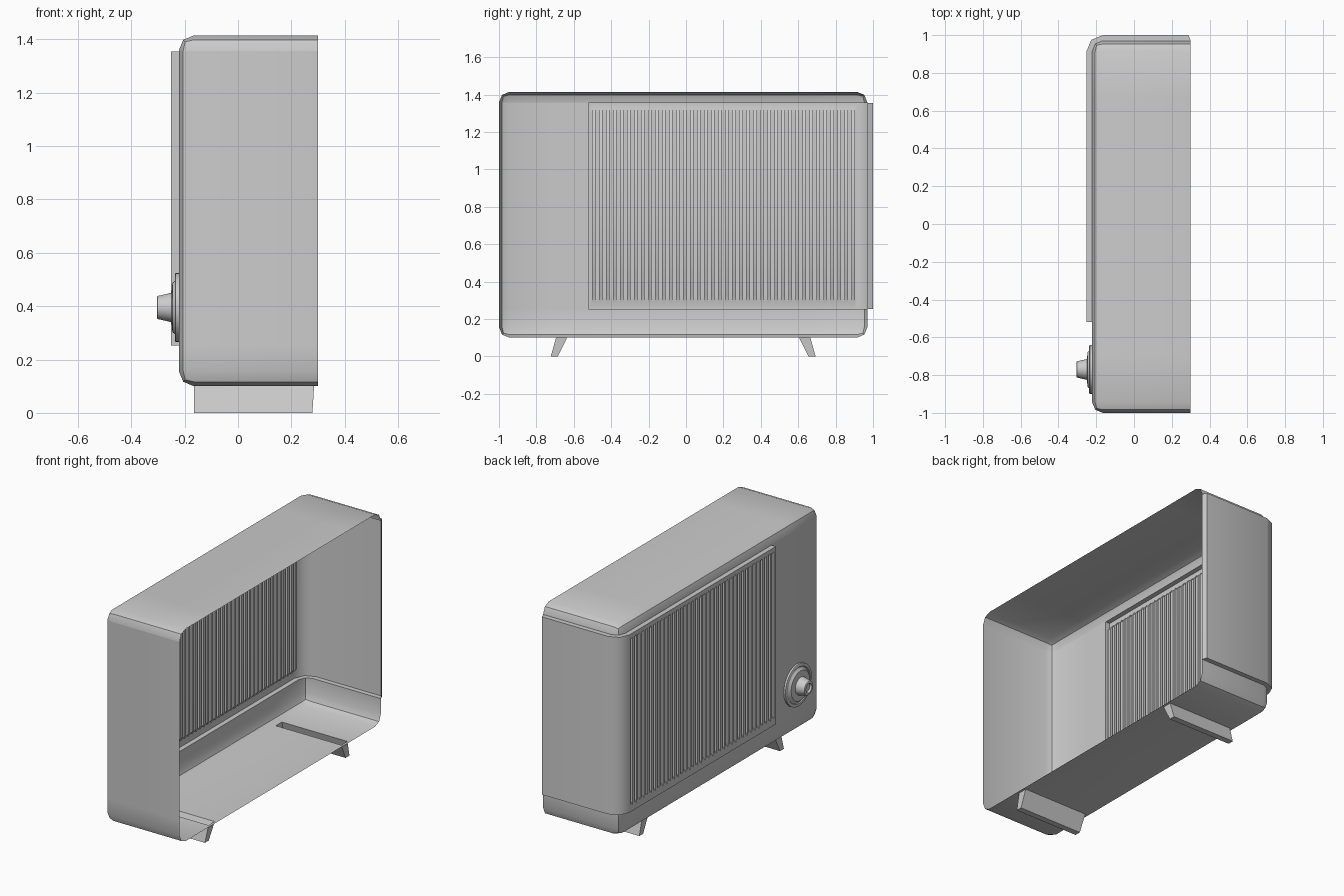
import bpy, bmesh, math
from mathutils import Matrix, Vector

if "Cube" in bpy.data.objects:
    bpy.data.objects.remove(bpy.data.objects["Cube"], do_unlink=True)

grey = bpy.data.materials.new("plain grey")
grey.use_nodes = True
GREY = (0.6, 0.6, 0.6, 1)
grey.diffuse_color = GREY
grey.node_tree.nodes["Principled BSDF"].inputs["Base Color"].default_value = GREY

# Shared dimensions
FACE, OPEN = -0.222, 0.3
FRONT, BACK = -1.0, 0.97
FLOOR, ROOF = 0.1, 1.415
ROUND = 0.057
MID_Y = (FRONT + BACK) / 2
PANEL_START, PANEL_LOW, PANEL_HIGH = -0.52, 0.253, 1.355
LIFT = 0.03
LEG_IN, LEG_OUT = 0.62, 0.68
LEG_X0, LEG_X1 = -0.165, 0.285


def finish(name, bm, angle=40):
    bmesh.ops.remove_doubles(bm, verts=bm.verts, dist=0.0002)
    bmesh.ops.dissolve_degenerate(bm, edges=bm.edges, dist=0.0002)
    mesh = bpy.data.meshes.new(name)
    bm.to_mesh(mesh)
    bm.free()
    mesh.materials.append(grey)
    obj = bpy.data.objects.new(name, mesh)
    bpy.context.collection.objects.link(obj)
    bpy.ops.object.select_all(action="DESELECT")
    obj.select_set(True)
    bpy.context.view_layer.objects.active = obj
    bpy.ops.object.shade_smooth_by_angle(angle=math.radians(angle))
    return obj


# Case: rounded thin sheet, open on one broad side
bm = bmesh.new()
size = Vector((OPEN - FACE, BACK - FRONT, ROOF - FLOOR))
centre = Vector(((OPEN + FACE) / 2, MID_Y, (ROOF + FLOOR) / 2))
bmesh.ops.create_cube(bm, size=1, matrix=Matrix.Translation(centre) @ Matrix.Diagonal((*size, 1)))
open_side = [f for f in bm.faces if f.normal.x > 0.9]
bmesh.ops.delete(bm, geom=open_side, context="FACES_ONLY")
edges = [e for e in bm.edges if not e.is_boundary]
bmesh.ops.bevel(bm, geom=edges, offset=ROUND, segments=2, profile=0.5, affect="EDGES")


def cut(axis, value):
    co, no = Vector(), Vector()
    co[axis], no[axis] = value, 1
    geom = bm.verts[:] + bm.edges[:] + bm.faces[:]
    bmesh.ops.bisect_plane(bm, geom=geom, dist=0.0001, plane_co=co, plane_no=no)


# Openings behind the grille and above the hollow legs
for value in (LEG_X0, LEG_X1):
    cut(0, value)
for value in (PANEL_START, MID_Y - LEG_OUT, MID_Y - LEG_IN, MID_Y + LEG_IN, MID_Y + LEG_OUT):
    cut(1, value)
for value in (PANEL_LOW, PANEL_HIGH):
    cut(2, value)
holes = []
for f in bm.faces:
    c = f.calc_center_median()
    behind_grille = c.y > PANEL_START and PANEL_LOW < c.z < PANEL_HIGH
    over_leg = (c.z < FLOOR + 0.001 and LEG_X0 < c.x < LEG_X1
                and LEG_IN < abs(c.y - MID_Y) < LEG_OUT)
    if behind_grille or over_leg:
        holes.append(f)
bmesh.ops.delete(bm, geom=holes, context="FACES")
finish("case", bm)

# Grille panel: columns run along the face and round the corner; each
# column holds outer point, inner (case) point and a groove flag
corner_x, corner_y = FACE + ROUND, BACK - ROUND
columns = []


def column(x, y, ix, iy, groove=False):
    columns.append(((x, y), (ix, iy), groove))


column(FACE, PANEL_START, FACE, PANEL_START)
column(FACE - LIFT, PANEL_START, FACE, PANEL_START)
GROOVES, PITCH, WIDTH = 38, 0.0375, 0.019
for i in range(GROOVES):
    y0 = -0.503 + i * PITCH
    for y, groove in ((y0, False), (y0, True), (y0 + WIDTH, True), (y0 + WIDTH, False)):
        column(FACE - LIFT, y, FACE, y, groove)
for a in (0, 45, 90):
    c, s = math.cos(math.radians(a)), math.sin(math.radians(a))
    r = ROUND + LIFT
    column(corner_x - r * c, corner_y + r * s, corner_x - ROUND * c, corner_y + ROUND * s)
column(OPEN - 0.012, BACK + LIFT, OPEN, BACK)
column(OPEN, BACK, OPEN, BACK)

# Rows: height, whether on the case surface, groove depth
DEPTH = 0.025
rows = [(PANEL_LOW, True, 0), (PANEL_LOW, False, 0), (0.29, False, 0), (0.325, False, DEPTH),
        (1.295, False, DEPTH), (1.33, False, 0), (PANEL_HIGH, False, 0), (PANEL_HIGH, True, 0)]
bm = bmesh.new()
grid = []
for z, on_case, depth in rows:
    line = []
    for outer, inner, groove in columns:
        x, y = inner if on_case else outer
        line.append(bm.verts.new((x + (depth if groove else 0), y, z)))
    grid.append(line)
for low, high in zip(grid, grid[1:]):
    for i in range(len(columns) - 1):
        bm.faces.new((low[i], high[i], high[i + 1], low[i + 1]))
finish("grille_panel", bm, 46)

# Dial with stepped rim and a tapered, dished knob
profile = [(0, 0.13), (0.012, 0.13), (0.015, 0.124), (0.015, 0.112), (0.010, 0.108),
           (0.012, 0.102), (0.024, 0.092), (0.027, 0.055), (0.080, 0.043),
           (0.082, 0.040), (0.082, 0.028), (0.070, 0.025), (0.070, 0)]
bm = bmesh.new()
verts = [bm.verts.new((FACE - h, -0.77 + r, 0.395)) for h, r in profile]
edges = [bm.edges.new(pair) for pair in zip(verts, verts[1:])]
bmesh.ops.spin(bm, geom=verts + edges, cent=(0, -0.77, 0.395), axis=(1, 0, 0),
               angle=2 * math.pi, steps=32)
bmesh.ops.remove_doubles(bm, verts=bm.verts, dist=0.0002)
bmesh.ops.recalc_face_normals(bm, faces=bm.faces)
finish("tuning_dial", bm, 35)

# Hollow splayed legs, open at the top
for name, side in (("front_leg", -1), ("back_leg", 1)):
    bm = bmesh.new()
    rings = []
    for z, near, far, x1 in ((FLOOR, LEG_IN, LEG_OUT, LEG_X1), (0, 0.67, 0.708, LEG_X1 - 0.006)):
        corners = ((LEG_X0, near), (x1, near), (x1, far), (LEG_X0, far))
        rings.append([bm.verts.new((x, MID_Y + side * y, z)) for x, y in corners])
    top, bottom = rings
    for i in range(4):
        j = (i + 1) % 4
        bm.faces.new((top[i], top[j], bottom[j], bottom[i]))
    bm.faces.new(bottom)
    bmesh.ops.recalc_face_normals(bm, faces=bm.faces)
    finish(name, bm, 30)
